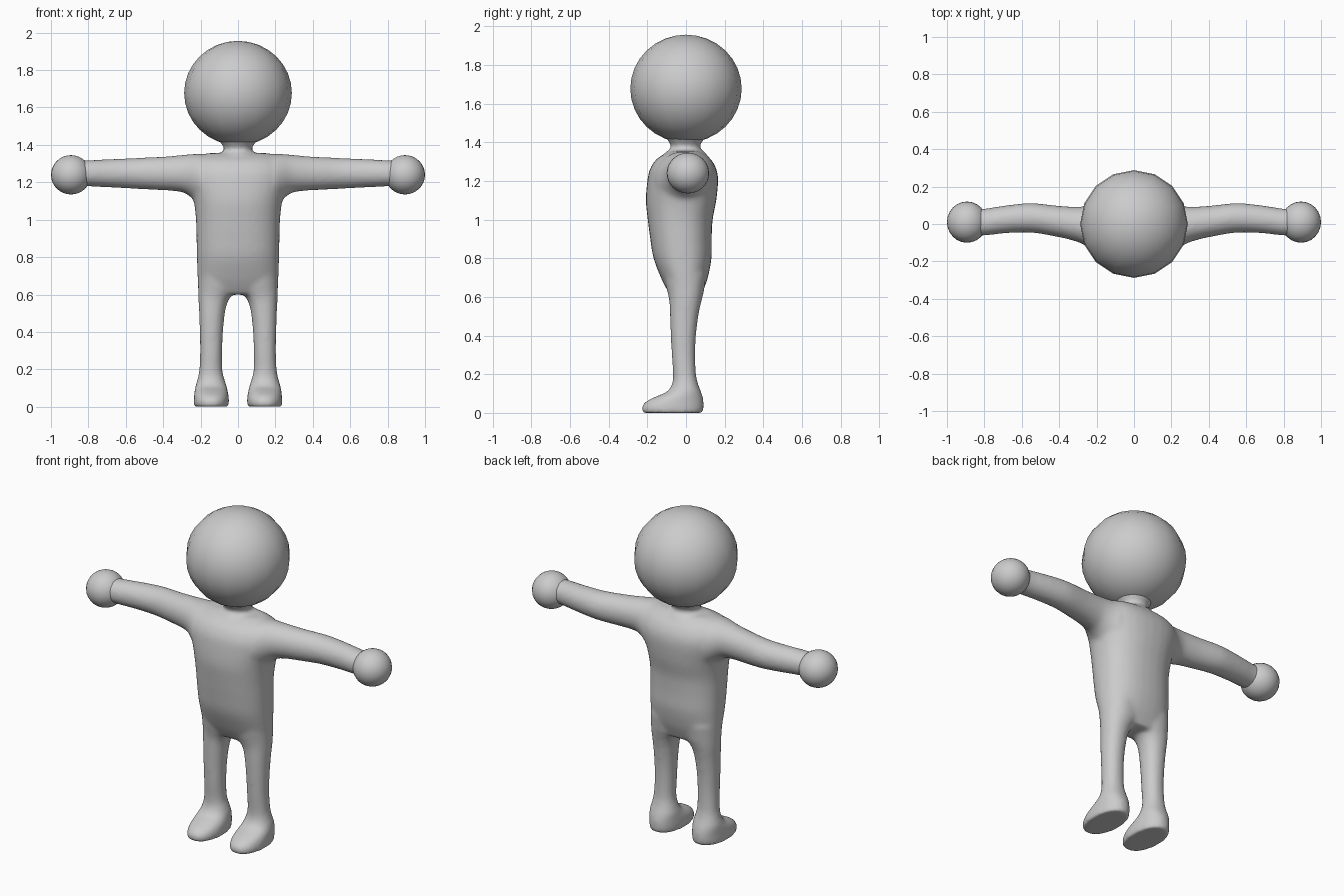
import bpy, bmesh, math
from mathutils import Matrix, Vector

grey = bpy.data.materials.new("plain grey")
grey.diffuse_color = (0.6, 0.6, 0.6, 1)


def catmull(a, b, c, d, t):
    return 0.5 * (2*b + (c - a)*t + (2*a - 5*b + 4*c - d)*t*t + (3*b - a - 3*c + d)*t**3)


def loft(bm, rings, axis, power=2.0, sides=32, steps=4):
    """Skin rounded sections (position, u0, u1, v0, v1) set along x or z."""
    rows = [Vector(r) for r in rings]
    n = len(rows)
    fine = []
    for i in range(n - 1):
        a, b, c, d = rows[max(i-1, 0)], rows[i], rows[i+1], rows[min(i+2, n-1)]
        fine += [catmull(a, b, c, d, k / steps) for k in range(steps)]
    fine.append(rows[-1])
    loops = []
    for p, u0, u1, v0, v1 in fine:
        loop = []
        for k in range(sides):
            t = 2 * math.pi * k / sides
            c, s = math.cos(t), math.sin(t)
            u = (u0 + u1)/2 + (u1 - u0)/2 * math.copysign(abs(c)**(2/power), c)
            v = (v0 + v1)/2 + (v1 - v0)/2 * math.copysign(abs(s)**(2/power), s)
            loop.append(bm.verts.new((u, v, p) if axis == 'z' else (p, u, v)))
        loops.append(loop)
    for a, b in zip(loops, loops[1:]):
        for k in range(sides):
            m = (k + 1) % sides
            bm.faces.new((a[k], a[m], b[m], b[k]))
    bm.faces.new(loops[0][::-1])
    bm.faces.new(loops[-1])


def finish(bm, name):
    bmesh.ops.recalc_face_normals(bm, faces=bm.faces)
    mesh = bpy.data.meshes.new(name)
    bm.to_mesh(mesh)
    bm.free()
    mesh.materials.append(grey)
    ob = bpy.data.objects.new(name, mesh)
    bpy.context.collection.objects.link(ob)
    mesh.shade_smooth()
    return ob


def ball(name, centre, radii, segments, rings):
    bm = bmesh.new()
    mat = Matrix.Translation(centre) @ Matrix.Diagonal((*radii, 1))
    bmesh.ops.create_uvsphere(bm, u_segments=segments, v_segments=rings, radius=1, matrix=mat)
    return finish(bm, name)


body = bmesh.new()

# Torso: height, half width, front, back
torso = [(0.60, 0.195, -0.075, 0.075), (0.64, 0.213, -0.10, 0.092), (0.70, 0.217, -0.13, 0.113),
         (0.80, 0.220, -0.168, 0.132), (0.90, 0.222, -0.185, 0.133), (1.00, 0.225, -0.198, 0.138),
         (1.10, 0.237, -0.208, 0.157), (1.20, 0.265, -0.200, 0.166), (1.26, 0.27, -0.187, 0.158),
         (1.31, 0.25, -0.155, 0.130), (1.34, 0.21, -0.11, 0.095), (1.356, 0.16, -0.07, 0.065)]
loft(body, [(z, -w, w, f, b) for z, w, f, b in torso], 'z', 2.3)

# Neck
neck = [(1.30, 0.12), (1.345, 0.105), (1.365, 0.078), (1.39, 0.078), (1.42, 0.10), (1.46, 0.11)]
loft(body, [(z, -r, r, -r - 0.003, r - 0.003) for z, r in neck], 'z')

# Leg and foot: height, inner x, outer x, front, back
leg = [(0.0, 0.050, 0.237, -0.226, 0.088), (0.03, 0.048, 0.237, -0.230, 0.092),
       (0.06, 0.050, 0.235, -0.205, 0.091), (0.085, 0.055, 0.232, -0.155, 0.087),
       (0.11, 0.060, 0.228, -0.098, 0.078), (0.15, 0.073, 0.216, -0.072, 0.063),
       (0.20, 0.084, 0.207, -0.067, 0.052), (0.30, 0.084, 0.203, -0.074, 0.048),
       (0.40, 0.080, 0.205, -0.079, 0.052), (0.50, 0.070, 0.208, -0.083, 0.064),
       (0.56, 0.055, 0.211, -0.085, 0.076), (0.60, 0.030, 0.213, -0.090, 0.086),
       (0.64, 0.0, 0.214, -0.10, 0.095), (0.72, 0.0, 0.214, -0.115, 0.105)]

# Arm: x, front, back, bottom, top
arm = [(0.05, -0.15, 0.12, 1.05, 1.345), (0.18, -0.16, 0.125, 1.06, 1.352),
       (0.23, -0.135, 0.105, 1.10, 1.352), (0.28, -0.105, 0.093, 1.14, 1.348),
       (0.34, -0.085, 0.093, 1.153, 1.342), (0.42, -0.067, 0.099, 1.158, 1.336),
       (0.55, -0.046, 0.112, 1.165, 1.330), (0.68, -0.049, 0.100, 1.172, 1.324),
       (0.80, -0.062, 0.082, 1.178, 1.318), (0.87, -0.062, 0.080, 1.18, 1.315)]

for side in (1, -1):
    loft(body, [(z, side*i, side*o, f, b) for z, i, o, f, b in leg], 'z', 2.15)
    loft(body, [(side*x, f, b, lo, hi) for x, f, b, lo, hi in arm], 'x')

# Fuse the lofts into one soft skin
skin = finish(body, "body")
remesh = skin.modifiers.new("fuse", 'REMESH')
remesh.mode = 'VOXEL'
remesh.voxel_size = 0.011
remesh.use_smooth_shade = True
soften = skin.modifiers.new("soften", 'SMOOTH')
soften.factor = 0.5
soften.iterations = 12

# Head and hands
ball("head", (0, 0, 1.677), (0.288, 0.288, 0.279), 16, 16)
for side, name in ((1, "left_hand"), (-1, "right_hand")):
    ball(name, (side * 0.893, 0.01, 1.24), (0.107, 0.110, 0.105), 24, 16)
